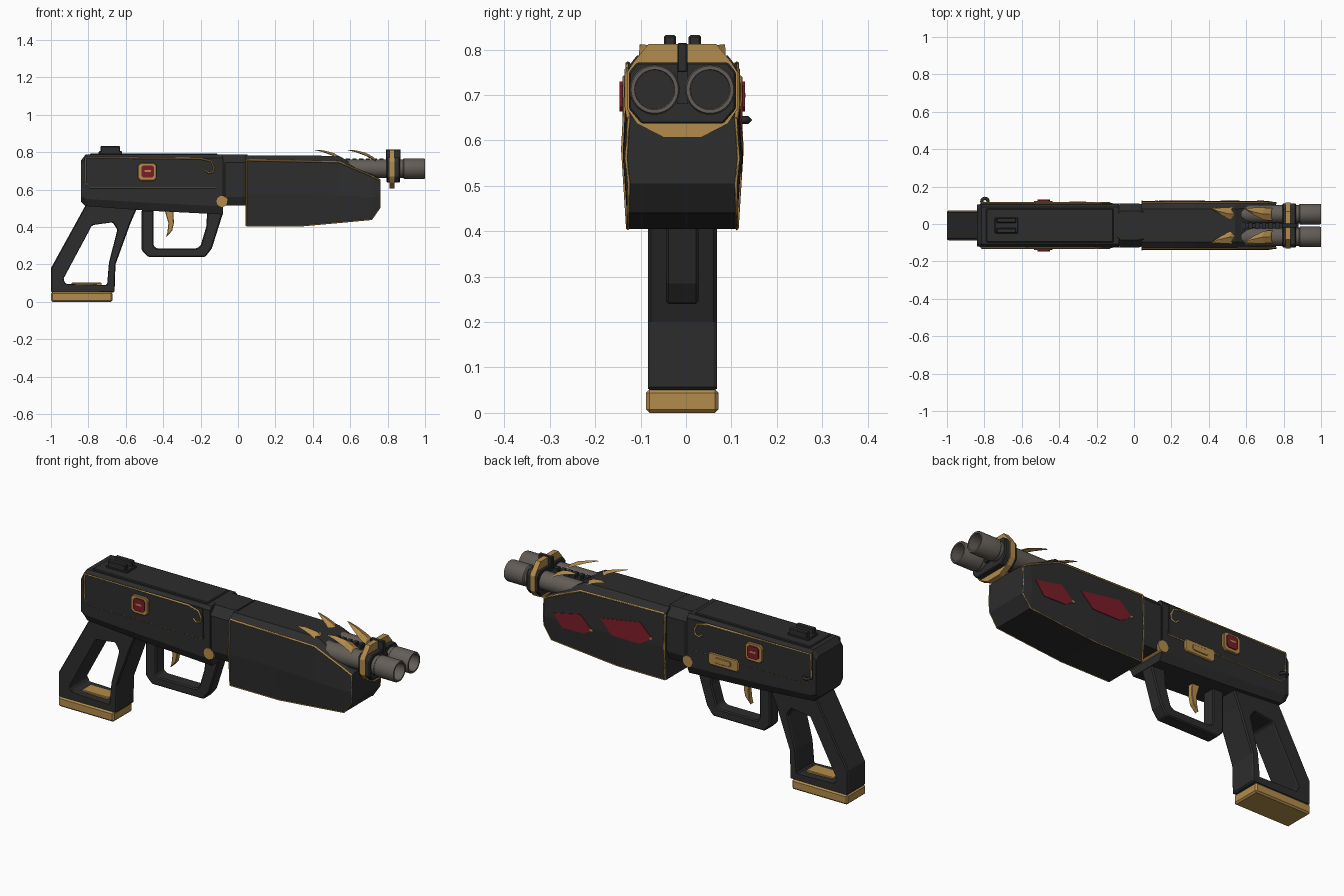
import bpy, bmesh, math
from mathutils import Vector

if "Cube" in bpy.data.objects:
    bpy.data.objects.remove(bpy.data.objects["Cube"])

YC = -0.008  # mid plane of the body


def material(name, rgb):
    m = bpy.data.materials.new(name)
    m.use_nodes = True
    m.diffuse_color = (*rgb, 1)
    m.node_tree.nodes["Principled BSDF"].inputs["Base Color"].default_value = (*rgb, 1)
    return m


BLACK = material("black metal", (0.026, 0.026, 0.027))
GOLD = material("gold trim", (0.45, 0.26, 0.07))
STEEL = material("barrel steel", (0.125, 0.11, 0.095))
RED = material("red enamel", (0.20, 0.012, 0.022))


def finish(bm, name, mat, bevel=0):
    bmesh.ops.recalc_face_normals(bm, faces=bm.faces)
    me = bpy.data.meshes.new(name)
    bm.to_mesh(me)
    bm.free()
    me.materials.append(mat)
    ob = bpy.data.objects.new(name, me)
    bpy.context.collection.objects.link(ob)
    if bevel:
        b = ob.modifiers.new("bevel", "BEVEL")
        b.width, b.segments, b.limit_method = bevel, 1, "ANGLE"
    return ob


def loft(name, sections, mat, closed=False, bevel=0):
    """Skin a row of equal cross-sections; closed joins the last to the first."""
    bm = bmesh.new()
    rows = [[bm.verts.new(p) for p in s] for s in sections]
    n = len(rows[0])
    for k in range(len(rows) if closed else len(rows) - 1):
        a, b = rows[k], rows[(k + 1) % len(rows)]
        for i in range(n):
            j = (i + 1) % n
            bm.faces.new((a[i], a[j], b[j], b[i]))
    if not closed:
        bm.faces.new(rows[0])
        bm.faces.new(rows[-1])
    return finish(bm, name, mat, bevel)


def slab(name, pts, y0, y1, mat, bevel=0):
    """Side profile (x, z) extruded between two offsets from the mid plane."""
    return loft(name, [[(x, YC + y, z) for x, z in pts] for y in (y0, y1)], mat, bevel=bevel)


def box(name, x, y, z, mat, bevel=0):
    pts = [(x[0], z[0]), (x[1], z[0]), (x[1], z[1]), (x[0], z[1])]
    return slab(name, pts, y[0], y[1], mat, bevel)


def collar(name, x0, x1, half, mat, bevel=0):
    """Half outline (y, z) mirrored and extruded along the barrel."""
    ring = half + [(-y, z) for y, z in reversed(half)]
    return loft(name, [[(x, YC + y, z) for y, z in ring] for x in (x0, x1)], mat, bevel=bevel)


def hull(name, stations, mat, bevel=0):
    """Stations: x, then (half width, z) pairs from top to bottom."""
    rows = []
    for x, *half in stations:
        rows.append([(x, YC + w, z) for w, z in half] + [(x, YC - w, z) for w, z in reversed(half)])
    return loft(name, rows, mat, bevel=bevel)


def wire(name, pts, mat, r=0.005, cyclic=False):
    """Thin square rod along 3D points, stored as a mesh."""
    cu = bpy.data.curves.new(name, "CURVE")
    cu.dimensions, cu.bevel_depth, cu.bevel_resolution = "3D", r, 0
    sp = cu.splines.new("POLY")
    sp.points.add(len(pts) - 1)
    for p, co in zip(sp.points, pts):
        p.co = (*co, 1)
    sp.use_cyclic_u = cyclic
    cu.use_fill_caps = True
    tmp = bpy.data.objects.new(name + "_path", cu)
    bpy.context.collection.objects.link(tmp)
    dg = bpy.context.evaluated_depsgraph_get()
    me = bpy.data.meshes.new_from_object(tmp.evaluated_get(dg))
    bpy.data.objects.remove(tmp)
    me.materials.clear()
    me.materials.append(mat)
    ob = bpy.data.objects.new(name, me)
    bpy.context.collection.objects.link(ob)


def lathe(name, origin, axis, profile, mat, n=32):
    """Profile of (distance along axis, radius) turned round an axis."""
    q = Vector((0, 0, 1)).rotation_difference(Vector(axis))
    rows = []
    for d, r in profile:
        ang = [2 * math.pi * i / n for i in range(n)]
        rows.append([Vector(origin) + q @ Vector((r * math.cos(a), r * math.sin(a), d)) for a in ang])
    ob = loft(name, rows, mat)
    bpy.ops.object.select_all(action="DESELECT")
    ob.select_set(True)
    bpy.context.view_layer.objects.active = ob
    bpy.ops.object.shade_smooth_by_angle(angle=math.radians(35))


# Receiver, connecting block and fore-end
hull("receiver", [
    (-0.84, (0.09, 0.755), (0.112, 0.735), (0.112, 0.56), (0.09, 0.535)),
    (-0.815, (0.1, 0.787), (0.115, 0.768), (0.115, 0.55), (0.095, 0.512)),
    (-0.48, (0.1, 0.787), (0.115, 0.768), (0.115, 0.53), (0.095, 0.487)),
    (-0.08, (0.1, 0.787), (0.115, 0.768), (0.115, 0.51), (0.095, 0.467))], BLACK)
box("receiver_top_plate", (-0.79, -0.11), (-0.09, 0.09), (0.78, 0.794), BLACK, 0.004)
hull("connecting_block", [
    (x, (w - 0.04, 0.788), (w, 0.745), (w, 0.56), (w - 0.02, 0.515))
    for x, w in ((-0.09, 0.1), (-0.07, 0.118), (0.025, 0.118), (0.05, 0.11))], BLACK)
hull("fore_end", [
    (0.04, (0.088, 0.782), (0.122, 0.757), (0.131, 0.58), (0.12, 0.405)),
    (0.33, (0.088, 0.782), (0.122, 0.753), (0.131, 0.575), (0.12, 0.405)),
    (0.54, (0.088, 0.78), (0.122, 0.747), (0.131, 0.565), (0.12, 0.424)),
    (0.715, (0.1, 0.683), (0.122, 0.673), (0.131, 0.56), (0.12, 0.44)),
    (0.76, (0.1, 0.655), (0.118, 0.648), (0.124, 0.56), (0.118, 0.505))], BLACK)
lathe("hinge_pin", (-0.085, YC - 0.117, 0.537), (0, 1, 0), [(0, 0.03), (0.234, 0.03)], GOLD, 16)

# Rear sight
box("sight_base", (-0.745, -0.62), (-0.042, 0.042), (0.785, 0.805), BLACK, 0.004)
for s in (-1, 1):
    box("rear_sight_ear", (-0.735, -0.63), sorted((s * 0.014, s * 0.041)), (0.79, 0.832), BLACK, 0.004)

# Grip with open centre, and its base plate
outer = [(-0.81, 0.525), (-0.54, 0.5), (-0.575, 0.42), (-0.655, 0.2), (-0.66, 0.05), (-1, 0.05), (-1, 0.18)]
inner = [(-0.78, 0.41), (-0.67, 0.425), (-0.645, 0.385), (-0.69, 0.21), (-0.7, 0.09), (-0.92, 0.095), (-0.935, 0.12)]
H = 0.076
loft("grip", [[(a, YC + H, b), (c, YC + H, d), (c, YC - H, d), (a, YC - H, b)]
              for (a, b), (c, d) in zip(outer, inner)], BLACK, closed=True, bevel=0.007)
box("grip_base_plate", (-1, -0.672), (-0.08, 0.08), (0, 0.052), GOLD, 0.008)
box("grip_inlay", (-0.89, -0.73), (-0.04, 0.04), (0.085, 0.102), GOLD, 0.003)

# Trigger guard and trigger
slab("trigger_guard", [(-0.515, 0.49), (-0.515, 0.275), (-0.48, 0.24), (-0.175, 0.24), (-0.14, 0.285),
                       (-0.08, 0.475), (-0.165, 0.48), (-0.17, 0.4), (-0.2, 0.3), (-0.22, 0.286),
                       (-0.435, 0.286), (-0.452, 0.3), (-0.452, 0.49)], -0.036, 0.036, BLACK, 0.006)
slab("trigger", [(-0.395, 0.5), (-0.345, 0.5), (-0.343, 0.42), (-0.352, 0.38), (-0.385, 0.345),
                 (-0.378, 0.37), (-0.372, 0.42)], -0.014, 0.014, GOLD, 0.003)

# Details that repeat on both sides
panel = [(-0.82, 0.77), (-0.12, 0.77), (-0.115, 0.61), (-0.79, 0.61), (-0.82, 0.635)]
top_trim = [(-0.815, 0.64), (-0.815, 0.771), (-0.2, 0.766), (-0.145, 0.752), (-0.128, 0.72),
            (-0.133, 0.695), (-0.155, 0.688), (-0.175, 0.703)]
low_trim = [(-0.815, 0.635), (-0.79, 0.609), (-0.115, 0.609)]
rail = [(0.045, 0.122, 0.757), (0.54, 0.122, 0.747), (0.715, 0.122, 0.673), (0.76, 0.118, 0.648)]
lower = [(0.76, 0.118, 0.648), (0.76, 0.124, 0.56), (0.76, 0.118, 0.505), (0.715, 0.12, 0.44),
         (0.54, 0.12, 0.424), (0.33, 0.12, 0.405), (0.045, 0.12, 0.405)]
rear = [(0.043, 0.12, 0.405), (0.043, 0.131, 0.58), (0.043, 0.122, 0.757)]


def gem(c, hx, hz, cut):
    return [(c[0] + sx * (hx - kx * cut), c[1] + sz * (hz - (1 - kx) * cut))
            for sx, sz, kx in ((1, 1, 0), (1, 1, 1), (-1, 1, 1), (-1, 1, 0),
                               (-1, -1, 0), (-1, -1, 1), (1, -1, 1), (1, -1, 0))]


for s, side in ((1, "left"), (-1, "right")):
    slab(side + "_side_panel", panel, s * 0.1, s * 0.12, BLACK)
    wire(side + "_panel_trim", [(x, YC + s * 0.12, z) for x, z in top_trim], GOLD)
    wire(side + "_panel_lower_trim", [(x, YC + s * 0.118, z) for x, z in low_trim], GOLD, 0.003)
    for part, path, r in (("rail", rail, 0.005), ("lower", lower, 0.003), ("rear", rear, 0.004)):
        wire(side + "_fore_end_" + part + "_trim", [(x, YC + s * y, z) for x, y, z in path], GOLD, r)
    slab(side + "_badge_frame", gem((-0.485, 0.695), 0.05, 0.048, 0.015), s * 0.11, s * 0.132, GOLD, 0.003)
    slab(side + "_badge_gem", gem((-0.483, 0.697), 0.033, 0.033, 0.01), s * 0.12, s * 0.138, RED)
    slab(side + "_badge_bar", gem((-0.483, 0.7), 0.018, 0.005, 0.003), s * 0.135, s * 0.139, GOLD)

    # Barrels with hollow muzzles
    lathe(side + "_barrel", (0.4, YC + s * 0.061, 0.712), (1, 0, 0),
          [(0, 0.049), (0.482, 0.049), (0.487, 0.055), (0.594, 0.055), (0.6, 0.052),
           (0.6, 0.044), (0.42, 0.042)], STEEL, 40)

    # Swept claws over the barrels
    for k, dx in enumerate((0, 0.175)):
        path = [(0.41, 0.092, 0.812, 0.002), (0.455, 0.075, 0.81, 0.02), (0.51, 0.062, 0.796, 0.033),
                (0.55, 0.06, 0.773, 0.034), (0.572, 0.06, 0.745, 0.025)]
        rows = []
        for x, y, z, w in path:
            ring = ((y - w, z - w * 0.6), (y, z), (y + w, z - w * 0.6), (y, z - w * 0.5))
            rows.append([(x + dx + (0.012 if i in (0, 2) else 0), YC + s * a, b)
                         for i, (a, b) in enumerate(ring)])
        loft(f"{side}_claw_{k + 1}", rows, GOLD)

# Rib between the barrels
box("barrel_rib", (0.5, 0.88), (-0.012, 0.012), (0.68, 0.752), BLACK)
for i in range(7):
    x = 0.54 + i * 0.036
    box("rib_tooth", (x, x + 0.022), (-0.016, 0.016), (0.74, 0.766), BLACK)

# Muzzle clamp, gold band and front sight
collar("muzzle_clamp", 0.795, 0.865, [(0.1, 0.772), (0.118, 0.75), (0.118, 0.67), (0.09, 0.637)], BLACK, 0.004)
collar("clamp_band", 0.81, 0.838, [(0.075, 0.812), (0.108, 0.772), (0.122, 0.75), (0.122, 0.67),
                                   (0.1, 0.637), (0.042, 0.607)], GOLD)
box("front_sight", (0.79, 0.87), (-0.011, 0.011), (0.75, 0.815), BLACK, 0.003)

# Left side only: enamel inlays, release plate and sling loop
inlays = [[(0.42, 0.638), (0.187, 0.676), (0.115, 0.61), (0.187, 0.565), (0.35, 0.565)],
          [(0.695, 0.593), (0.537, 0.626), (0.467, 0.56), (0.514, 0.53), (0.642, 0.527)]]
for pts in inlays:
    loft("enamel_inlay", [[(x, YC + 0.131 - 0.055 * max(0, z - 0.57) - 0.06 * max(0, 0.57 - z) + d, z)
                           for x, z in pts] for d in (-0.003, 0.003)], RED)
    x, z = pts[2]
    box("inlay_tip", (x - 0.004, x + 0.012), (0.125, 0.134), (z - 0.006, z + 0.006), GOLD)
slab("release_plate", gem((-0.3, 0.592), 0.09, 0.033, 0.012), 0.1, 0.124, GOLD, 0.004)
slab("release_button", gem((-0.3, 0.592), 0.045, 0.015, 0.005), 0.11, 0.128, GOLD, 0.002)
wire("sling_loop", [(-0.797 + 0.017 * math.cos(a), 0.12 + 0.017 * math.sin(a), 0.645)
                    for a in [math.pi * i / 6 for i in range(12)]], BLACK, 0.009, cyclic=True)
